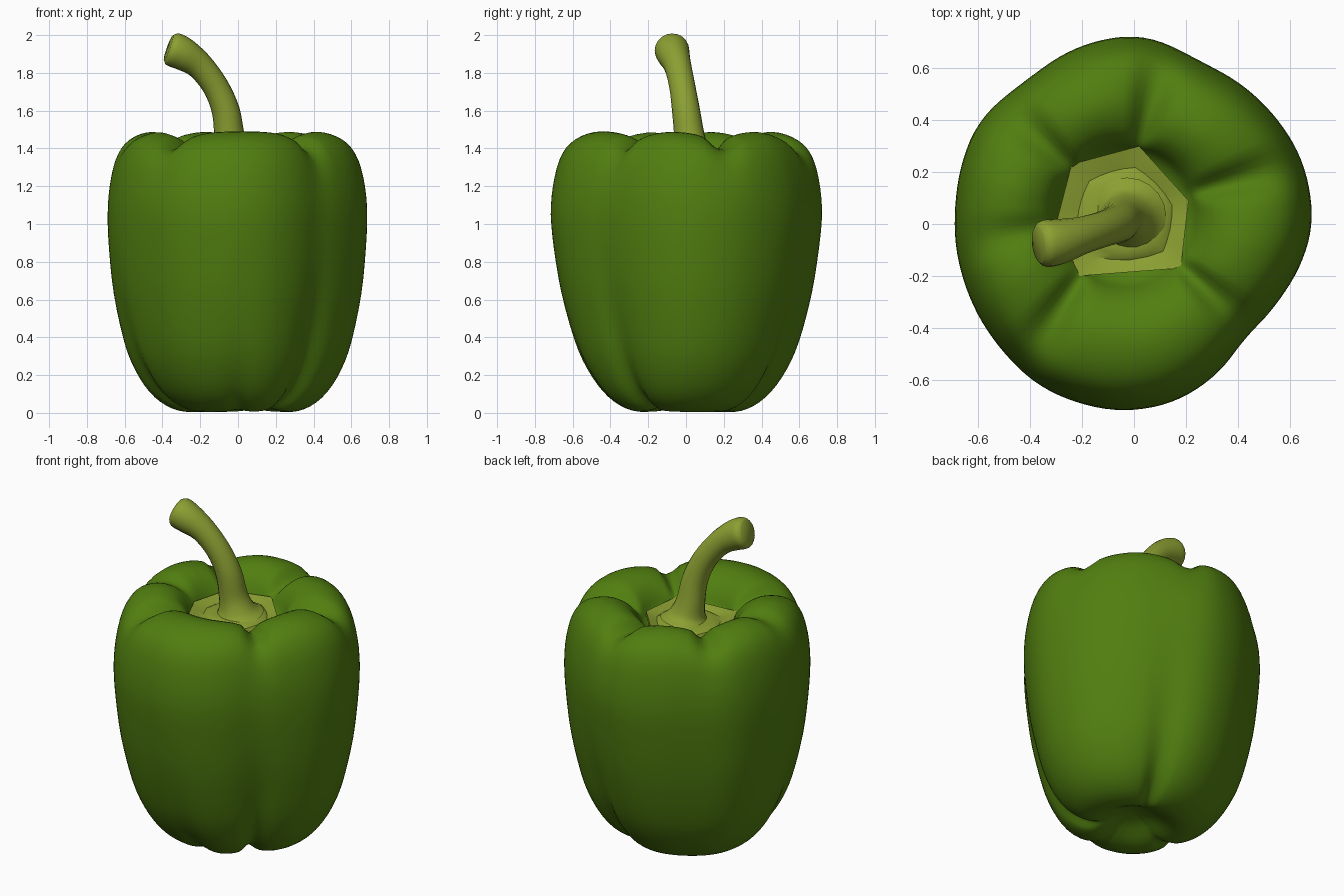
import bpy, bmesh, math
from mathutils import Vector

if "Cube" in bpy.data.objects:
    bpy.data.objects.remove(bpy.data.objects["Cube"])


def material(name, rgb):
    m = bpy.data.materials.new(name)
    m.diffuse_color = (*rgb, 1)
    m.use_nodes = True
    m.node_tree.nodes["Principled BSDF"].inputs["Base Color"].default_value = m.diffuse_color
    return m


GREEN = material("pepper green", (0.082, 0.21, 0.005))
OLIVE = material("stem olive", (0.26, 0.35, 0.032))


def spline(pts, steps):
    """Catmull-Rom through tuples of any length."""
    out = []
    for i in range(len(pts) - 1):
        p = [pts[max(0, min(len(pts) - 1, i + k))] for k in (-1, 0, 1, 2)]
        for s in range(steps):
            t = s / steps
            out.append([0.5 * (2 * b + (c - a) * t + (2 * a - 5 * b + 4 * c - d) * t * t
                        + (3 * b - a - 3 * c + d) * t ** 3) for a, b, c, d in zip(*p)])
    out.append(list(pts[-1]))
    return out


def loft(name, rings, mat, angle):
    """Skin a stack of closed rings and cap both ends."""
    bm = bmesh.new()
    rows = [[bm.verts.new(v) for v in r] for r in rings]
    for a, b in zip(rows, rows[1:]):
        n = len(a)
        for i in range(n):
            bm.faces.new((a[i], a[(i + 1) % n], b[(i + 1) % n], b[i]))
    bm.faces.new(rows[0][::-1])
    bm.faces.new(rows[-1])
    bmesh.ops.recalc_face_normals(bm, faces=bm.faces)
    me = bpy.data.meshes.new(name)
    bm.to_mesh(me)
    bm.free()
    ob = bpy.data.objects.new(name, me)
    bpy.context.collection.objects.link(ob)
    me.materials.append(mat)
    bpy.ops.object.select_all(action='DESELECT')
    ob.select_set(True)
    bpy.context.view_layer.objects.active = ob
    bpy.ops.object.shade_smooth_by_angle(angle=math.radians(angle))
    return ob


# Widest outline of the pepper: angle in degrees, radius
OUTLINE = [(0, .685), (21, .69), (40, .68), (68, .672), (88, .725), (106, .715), (127, .687),
           (147, .713), (174, .69), (200, .69), (222, .70), (240, .72), (266, .72),
           (283, .70), (300, .655), (314, .607), (333, .63), (349, .665)]
TOP_GROOVES = [(20, 1), (80, 1), (138, .9), (187, .5), (232, 1), (318, 1)]
LOW_GROOVES = [(318, 1), (68, .9), (197, .8), (270, .4)]


def outline(a):
    pts = OUTLINE + [(360, OUTLINE[0][1])]
    for (a0, r0), (a1, r1) in zip(pts, pts[1:]):
        if a0 <= a <= a1:
            t = (a - a0) / (a1 - a0)
            return r0 + (r1 - r0) * t
    return .69


def groove(a, table, width):
    def gap(b):
        return abs((a - b + 180) % 360 - 180)
    return max(w * math.exp(-gap(b) / width) if gap(b) > width
               else w * (1 - (1 - math.exp(-1)) * (gap(b) / width) ** 1.5) for b, w in table)


# Body: radius factor, height, top groove depth, bottom groove depth
PROFILE = [(.02, .09, 0, 0), (.15, .07, 0, .01), (.3, .02, 0, .04), (.42, .005, 0, .06),
           (.56, .035, 0, .07), (.69, .11, 0, .06), (.80, .23, 0, .045), (.88, .38, 0, .03),
           (.955, .63, 0, .012), (.99, .87, 0, 0), (1, 1.05, 0, 0), (.985, 1.2, .01, 0),
           (.94, 1.34, .03, 0), (.865, 1.43, .055, 0), (.75, 1.48, .085, 0),
           (.62, 1.49, .1, 0), (.50, 1.455, .09, 0), (.42, 1.39, .05, 0),
           (.36, 1.31, .01, 0), (.25, 1.27, 0, 0), (.02, 1.27, 0, 0)]
N = 120
radii = [sum(outline((i * 3 + d) % 360) for d in (-6, -3, 0, 3, 6)) / 5 for i in range(N)]
rings = []
for f, z, gt, gb in spline(PROFILE, 3):
    ring = []
    for i in range(N):
        a = math.radians(i * 3)
        top, low = groove(i * 3, TOP_GROOVES, 9), groove(i * 3, LOW_GROOVES, 10)
        fade = min(1, max(0, (f - .3) / .6))
        r = f * (radii[i] * fade + .69 * (1 - fade))
        if z < 1.05:
            r *= 1 - .08 * math.sin(a) ** 2 * (1 - z / 1.05)
        r -= low * gb * .8 + (top * gt * .35 if z > 1.1 else 0)
        off = max(0, 1 - f) if z > 1.1 else 0
        ring.append((r * math.cos(a) - .05 * off, r * math.sin(a) + .05 * off,
                     max(0, z - top * gt + low * gb * .6)))
    rings.append(ring)
loft("pepper_body", rings, GREEN, 60)

# Calyx: six-pointed thin collar with a shallow dish around the stem
CORNERS = [(.21, .09), (.02, .30), (-.24, .23), (-.30, .0), (-.21, -.20), (.18, -.17)]
centre = Vector((-.03, .03))
edge = []
for i, c in enumerate(CORNERS):
    d = CORNERS[(i + 1) % 6]
    edge += [Vector(c).lerp(Vector(d), t / 4) for t in range(4)]
rings = []
for k, z, rnd in [(.7, 1.27, 0), (1, 1.325, 0), (1.0, 1.355, 0), (.85, 1.345, .2),
                  (.72, 1.335, .5), (.62, 1.35, .8), (.5, 1.352, 1), (.3, 1.36, 1)]:
    ring = []
    for p in edge:
        d = p - centre
        q = centre + d.normalized() * (d.length * (1 - rnd) + .255 * rnd) * k
        ring.append((q.x, q.y, z))
    rings.append(ring)
loft("calyx", rings, OLIVE, 40)

# Stem: bent tube, flared at the base and swollen at the cut end
PATH = [(-.025, .03, 1.34, .15), (-.03, .025, 1.38, .105), (-.045, .018, 1.46, .082),
        (-.065, .0, 1.6, .074), (-.12, -.02, 1.73, .069), (-.205, -.045, 1.84, .073),
        (-.29, -.068, 1.90, .088), (-.345, -.076, 1.925, .09), (-.368, -.079, 1.934, .07)]
path = spline(PATH, 4)
rings = []
for i, (x, y, z, r) in enumerate(path):
    t = (Vector(path[min(i + 1, len(path) - 1)][:3]) - Vector(path[max(i - 1, 0)][:3])).normalized()
    u = Vector((0, 1, 0)).cross(t).normalized()
    v = t.cross(u)
    rings.append([Vector((x, y, z)) + (u * math.cos(b) + v * math.sin(b)) * r
                  for b in (math.tau * k / 20 for k in range(20))])
loft("stem", rings, OLIVE, 50)
